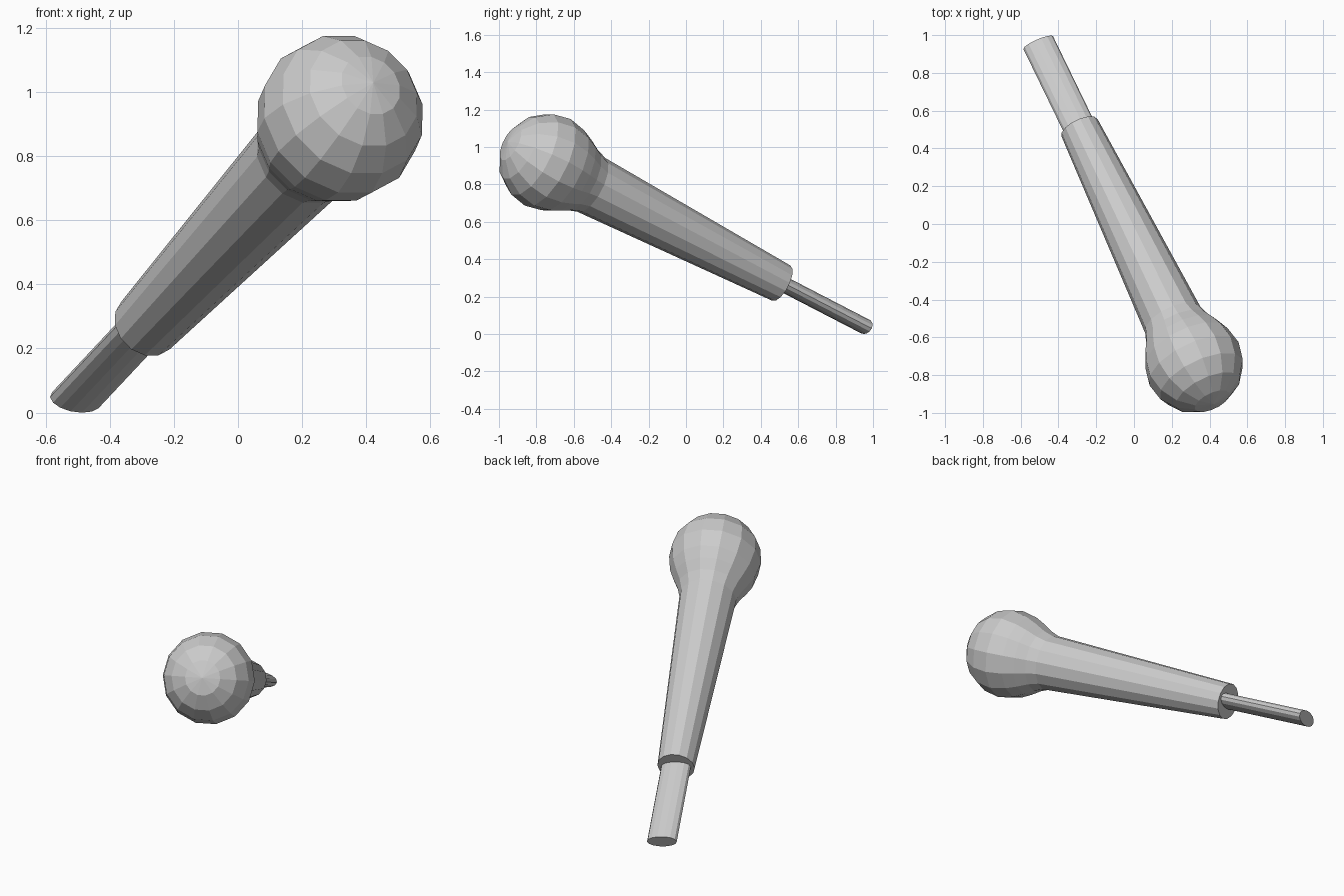
import bpy, bmesh
from math import sin, cos, pi, radians
from mathutils import Vector, Matrix

if "Cube" in bpy.data.objects:
    bpy.data.objects.remove(bpy.data.objects["Cube"])

SIDES = 14
ball = Vector((0.318, -0.74, 0.918))   # centre of the round head
tip = Vector((-0.507, 0.96, 0.039))    # centre of the stem's free end
axis = (tip - ball).normalized()
length = (tip - ball).length

# Local frame: z runs from the head to the stem tip, x is horizontal
u = Vector((0, 0, 1)).cross(-axis).normalized()
if u.x < 0:
    u = -u
v = axis.cross(u)
frame = Matrix((u, v, axis)).transposed().to_4x4()
frame.translation = ball


def lathe(name, profile, squash=1.0, roll=0.0):
    """Revolve (radius, distance) points round the axis; zero radius is a pole."""
    bm = bmesh.new()
    rings = []
    spin = Matrix.Rotation(roll, 4, 'Z')
    for r, s in profile:
        if r == 0:
            rings.append([bm.verts.new((0, 0, s))])
            continue
        rings.append([bm.verts.new(spin @ Vector((r * cos(2 * pi * i / SIDES),
                                                  squash * r * sin(2 * pi * i / SIDES), s)))
                      for i in range(SIDES)])
    for a, b in zip(rings, rings[1:]):
        for i in range(SIDES):
            j = (i + 1) % SIDES
            if len(a) == 1:
                bm.faces.new((a[0], b[j], b[i]))
            else:
                bm.faces.new((a[i], a[j], b[j], b[i]))
    for ring in (rings[0], rings[-1]):
        if len(ring) > 1:
            bm.faces.new(ring)
    bm.transform(frame)
    bmesh.ops.recalc_face_normals(bm, faces=bm.faces)
    mesh = bpy.data.meshes.new(name)
    bm.to_mesh(mesh)
    bm.free()
    obj = bpy.data.objects.new(name, mesh)
    bpy.context.collection.objects.link(obj)
    return obj


# Round head flowing through a soft neck into the tapered grip
R = 0.262
profile = [(0, -R)]
profile += [(R * sin(radians(a)), -R * cos(radians(a))) for a in (22.5, 45, 67.5, 90, 112.5)]
profile += [(0.214, 0.165), (0.182, 0.225), (0.162, 0.285), (0.106, length - 0.553)]
lathe("knob_handle", profile)

# Flattened stem, rolled slightly about the axis
stem_roll = radians(-7)
if v.z < 0:
    stem_roll = -stem_roll
lathe("stem", [(0.086, length - 0.62), (0.086, length)], squash=0.49, roll=stem_roll)
